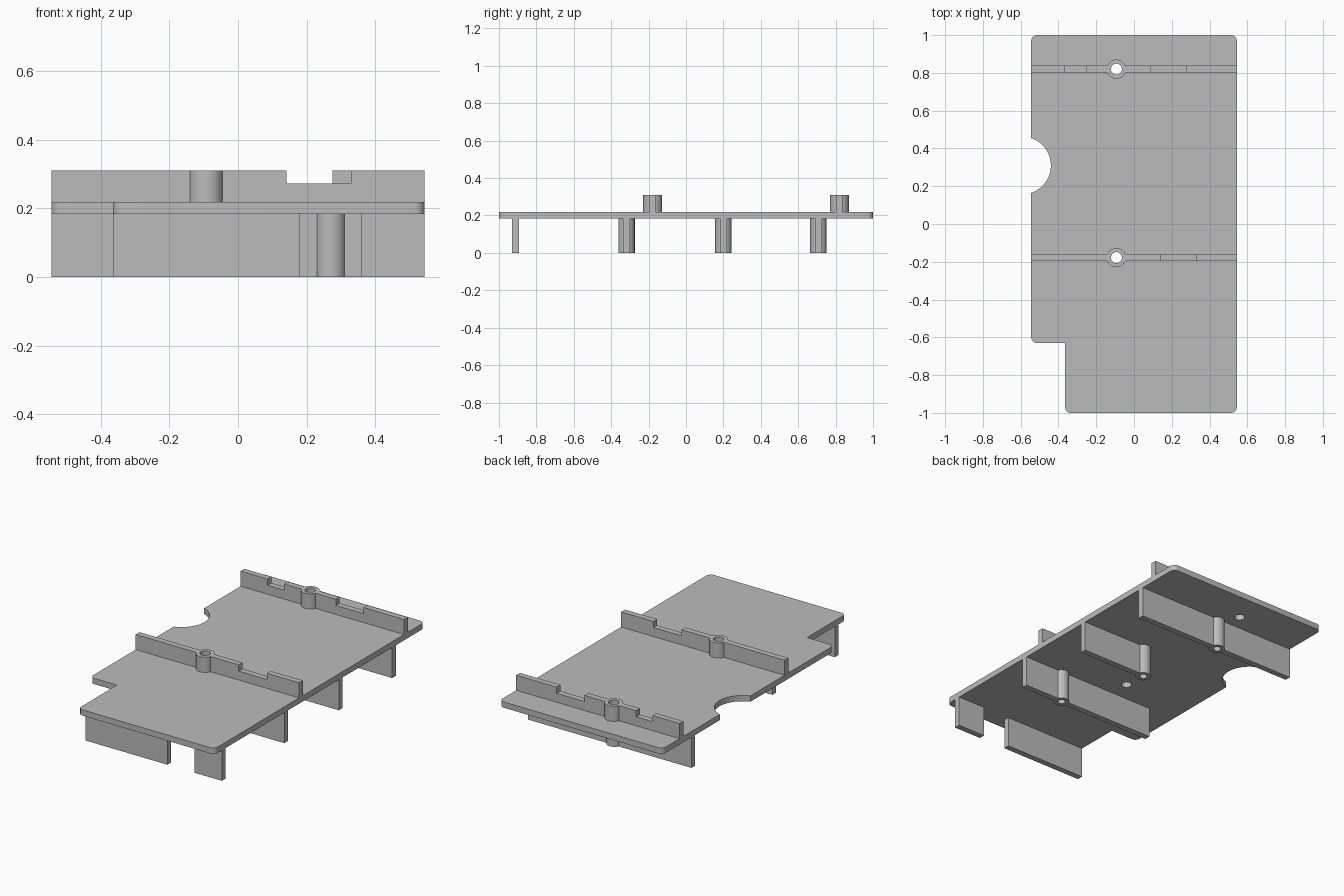
import bpy
import bmesh
from math import pi, cos, sin, asin
from mathutils import Vector

cube = bpy.data.objects.get("Cube")
if cube:
    bpy.data.objects.remove(cube, do_unlink=True)

GREY = (0.5, 0.5, 0.5, 1)
mat = bpy.data.materials.new("plain grey")
mat.use_nodes = True
mat.diffuse_color = GREY
bsdf = next(n for n in mat.node_tree.nodes if n.type == "BSDF_PRINCIPLED")
bsdf.inputs["Base Color"].default_value = GREY
bsdf.inputs["Roughness"].default_value = 0.6

HALF = 0.544            # half width of the plate
STEP_X = -0.365         # side of the corner step
FLOOR, TOP = 0.184, 0.219
RIB_TOP, NOTCH_Z = 0.31, 0.273
RIB = 0.018             # half thickness of every rib
SINK = 0.01             # ribs reach this far into the plate


def prism(name, points, direction):
    """Extrude a closed outline of 3D points along a vector."""
    bm = bmesh.new()
    face = bm.faces.new([bm.verts.new(p) for p in points])
    grown = bmesh.ops.extrude_face_region(bm, geom=[face])
    verts = [v for v in grown["geom"] if isinstance(v, bmesh.types.BMVert)]
    bmesh.ops.translate(bm, verts=verts, vec=Vector(direction))
    bmesh.ops.recalc_face_normals(bm, faces=bm.faces)
    mesh = bpy.data.meshes.new(name)
    bm.to_mesh(mesh)
    bm.free()
    mesh.materials.append(mat)
    obj = bpy.data.objects.new(name, mesh)
    bpy.context.collection.objects.link(obj)
    return obj


def arc(cx, cy, r, start, end, n):
    angles = [start + (end - start) * i / n for i in range(n + 1)]
    return [(cx + r * cos(a), cy + r * sin(a)) for a in angles]


def cylinder(name, x, y, r, z0, z1):
    ring = arc(x, y, r, 0, 2 * pi, 40)[:-1]
    return prism(name, [(px, py, z0) for px, py in ring], (0, 0, z1 - z0))


def combine(obj, other, operation):
    """Apply a boolean and remove the helper object."""
    mod = obj.modifiers.new("boolean", "BOOLEAN")
    mod.operation = operation
    mod.solver = "EXACT"
    mod.object = other
    bpy.context.view_layer.objects.active = obj
    bpy.ops.object.modifier_apply(modifier=mod.name)
    bpy.data.objects.remove(other, do_unlink=True)


def rib(name, outline, y):
    """Upright wall from an x-z outline."""
    return prism(name, [(x, y - RIB, z) for x, z in outline], (0, 2 * RIB, 0))


def wall(name, x0, x1, y):
    top = FLOOR + SINK
    return rib(name, [(x0, 0), (x1, 0), (x1, top), (x0, top)], y)


# Base plate with rounded corners, a corner step and a round side bite
R = 0.03
BITE_X, BITE_Y, BITE_R = -0.593, 0.31, 0.153
half_angle = asin(0.145 / BITE_R)
outline = arc(HALF - R, 1 - R, R, 0, pi / 2, 6)
outline += arc(-HALF + R, 1 - R, R, pi / 2, pi, 6)
outline += arc(BITE_X, BITE_Y, BITE_R, half_angle, -half_angle, 24)
outline += arc(-HALF + R, -0.63 + R, R, pi, 1.5 * pi, 6)
outline += [(STEP_X, -0.63)]
outline += arc(STEP_X + R, -1 + R, R, pi, 1.5 * pi, 6)
outline += arc(HALF - R, -1 + R, R, 1.5 * pi, 2 * pi, 6)
plate = prism("base_plate", [(x, y, FLOOR) for x, y in outline],
              (0, 0, TOP - FLOOR))
parts = [plate]

# Upper notched ribs, each with a screw boss drilled through the plate
BOSS_X = -0.093
upper = [("front_upper_rib", -0.178, [(0.142, 0.33)]),
         ("rear_upper_rib", 0.82, [(-0.365, -0.255), (0.09, 0.275)])]
for name, y, notches in upper:
    shape = [(HALF, TOP - SINK), (-HALF, TOP - SINK), (-HALF, RIB_TOP)]
    for a, b in notches:
        shape += [(a, RIB_TOP), (a, NOTCH_Z), (b, NOTCH_Z), (b, RIB_TOP)]
    shape.append((HALF, RIB_TOP))
    obj = rib(name, shape, y)
    combine(obj, cylinder("boss", BOSS_X, y, 0.051, TOP - SINK, RIB_TOP), "UNION")
    for target in (obj, plate):
        combine(target, cylinder("drill", BOSS_X, y, 0.029, 0.1, 0.4), "DIFFERENCE")
    parts.append(obj)

# Lower ribs, each with a hollow screw boss
lower = [("front_lower_rib", STEP_X, -0.318, 0.271),
         ("middle_lower_rib", 0.1, 0.2, 0.1),
         ("rear_lower_rib", -HALF, 0.708, -0.02)]
for name, x0, y, boss_x in lower:
    obj = wall(name, x0, HALF, y)
    combine(obj, cylinder("boss", boss_x, y, 0.044, 0, FLOOR + SINK), "UNION")
    combine(obj, cylinder("drill", boss_x, y, 0.022, -0.1, FLOOR), "DIFFERENCE")
    parts.append(obj)

# Plain walls under the front edge
parts.append(wall("front_wall_right", STEP_X, 0.18, -0.912))
parts.append(wall("front_wall_left", 0.36, HALF, -0.912))

# Smooth the round surfaces only
bpy.ops.object.select_all(action="DESELECT")
for obj in parts:
    obj.select_set(True)
bpy.context.view_layer.objects.active = plate
bpy.ops.object.shade_smooth_by_angle(angle=pi / 6)
